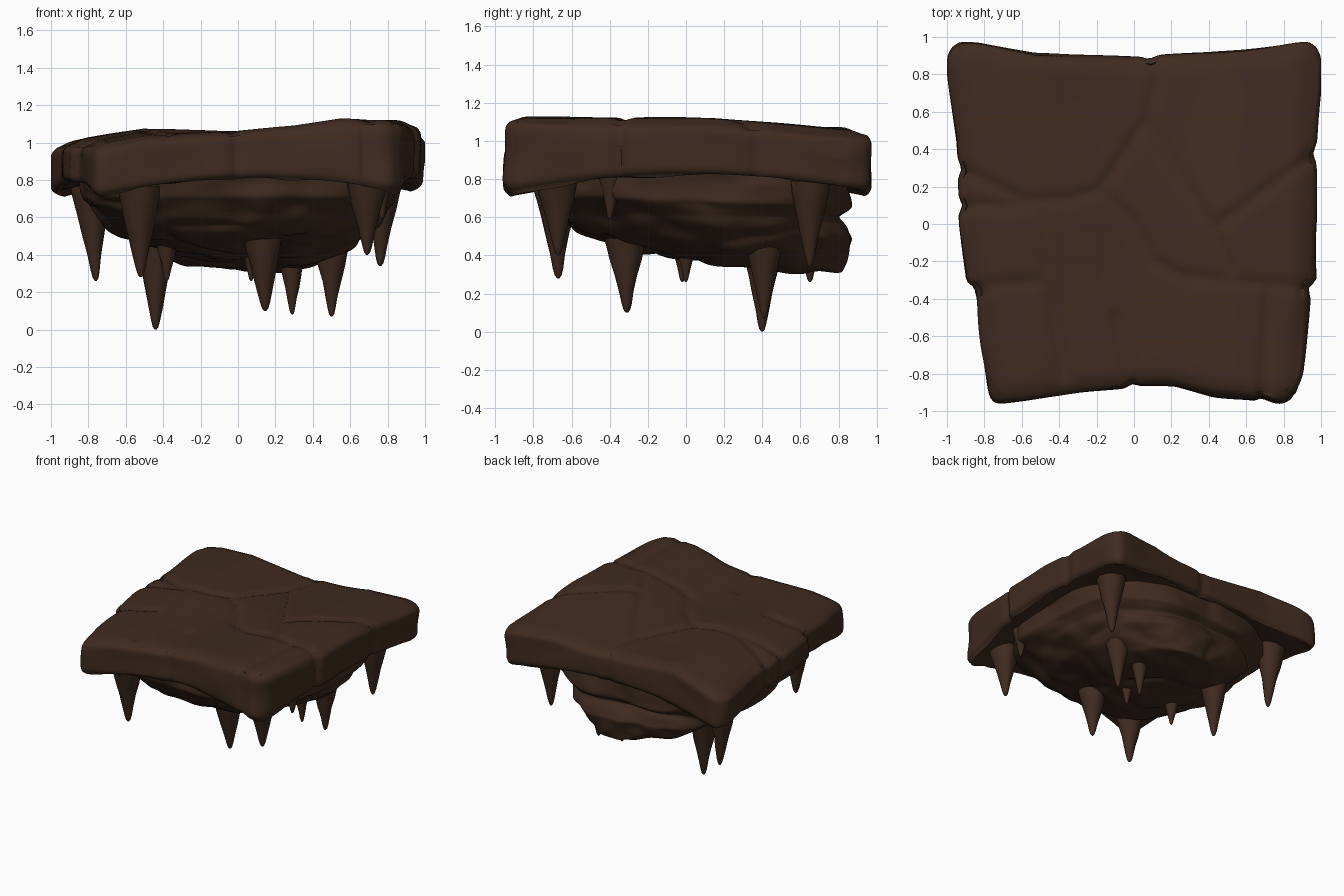
import bpy, bmesh, math
from mathutils import Vector, noise

if "Cube" in bpy.data.objects:
    bpy.data.objects.remove(bpy.data.objects["Cube"])

rock = bpy.data.materials.new("dark brown rock")
rock.diffuse_color = (0.050, 0.024, 0.014, 1)
rock.use_nodes = True
rock.node_tree.nodes["Principled BSDF"].inputs["Base Color"].default_value = rock.diffuse_color


def finish(name, bm, angle=50):
    bmesh.ops.recalc_face_normals(bm, faces=bm.faces)
    me = bpy.data.meshes.new(name)
    bm.to_mesh(me)
    bm.free()
    ob = bpy.data.objects.new(name, me)
    bpy.context.collection.objects.link(ob)
    me.materials.append(rock)
    bpy.ops.object.select_all(action='DESELECT')
    ob.select_set(True)
    bpy.context.view_layer.objects.active = ob
    bpy.ops.object.shade_smooth_by_angle(angle=math.radians(angle))
    return ob


def interp(pts, x):
    if x <= pts[0][0]:
        return pts[0][1]
    for (a, fa), (b, fb) in zip(pts, pts[1:]):
        if x <= b:
            return fa + (fb - fa) * (x - a) / (b - a)
    return pts[-1][1]


def cracks(p, width):
    # 1 on a cell border, 0 inside a boulder
    d = noise.voronoi(p)[0]
    return max(0.0, 1 - (d[1] - d[0]) / width)


# ---- slab: outline edges, top profile and seams between paving stones
LEFT = [(-1, -.77), (-.7, -.81), (-.4, -.84), (-.33, -.89), (0, -.93), (.45, -.95), (.88, -1), (1, -.97)]
RIGHT = [(-1, .87), (-.85, .9), (-.4, .94), (-.33, .97), (0, .98), (.3, .97), (.87, 1), (1, .97)]
FRONT = [(-1, -.97), (-.35, -.9), (0, -.865), (.2, -.87), (.45, -.92), (.9, -.96), (1, -.94)]
BACK = [(-1, .98), (-.85, .97), (-.55, .915), (0, .89), (.4, .91), (1, .98)]
TOP = [(-1, .98), (-.8, 1.025), (-.5, 1.075), (-.3, 1.07), (0, 1.06), (.3, 1.085), (.55, 1.125), (.85, 1.12), (1, 1.09)]
SEAMS = [
    [(-1, .33), (-.6, .13), (-.35, .13), (-.18, .18), (.07, .56), (.13, .8), (.05, .95)],
    [(.07, .56), (.25, .25), (.42, -.03), (1, .4)],
    [(-1, .1), (-.5, .1), (-.47, -.3), (-1, -.36)],
    [(-.18, .18), (0, 0), (.1, -.2), (.25, -.28), (1, -.35)],
    [(.42, -.03), (.52, -.25)],
    [(.72, -.33), (.69, -1)],
    [(-.47, -.3), (-.37, -.8)],
    [(-.1, -.5), (0, -.9)],
]
SEGS = [(Vector(a), Vector(b)) for s in SEAMS for a, b in zip(s, s[1:])]


def seam(x, y, width=.05):
    p, best = Vector((x, y)), 9
    for a, b in SEGS:
        d = b - a
        t = min(1, max(0, (p - a).dot(d) / d.length_squared))
        best = min(best, (a + d * t - p).length)
    return max(0.0, 1 - best / width)


bm = bmesh.new()
bmesh.ops.create_cube(bm, size=2)
bmesh.ops.subdivide_edges(bm, edges=bm.edges[:], cuts=70, use_grid_fill=True)
for v in bm.verts:
    u, w, h = v.co
    side = max(abs(u), abs(w)) > .999
    k = 1 - .03 * abs(h) ** 8 - .025 * abs(u * w) ** 24     # rounded rim and corners
    x = k * (interp(LEFT, w) * (1 - u) + interp(RIGHT, w) * (1 + u)) / 2
    y = k * (interp(FRONT, u) * (1 - w) + interp(BACK, u) * (1 + w)) / 2
    top = interp(TOP, x)
    top -= .08 * max(0, y - .1) * min(1, max(0, x + .5))
    top -= .05 * max(0, -y) * min(1, max(0, -x * 2))
    top -= .02 * max(0, max(abs(u), abs(w)) - .93) / .07
    bot = .81 + .015 * x - .09 * (u * w) ** 2
    s = seam(x, y)
    if h > .999:
        top -= .018 * s
        top += .008 * noise.noise(Vector((x * 2, y * 2, 3)))
    if h < -.999:
        bot += .025 * noise.noise(Vector((x * 4, y * 4, 1)))
    z = bot + (top - bot) * (h + 1) / 2
    if side:                                        # weathered rim
        p = Vector((x * 2, y * 2, z * 4))
        k = 1 - .022 * s + .018 * noise.noise(p * 1.3)
        x, y = x * k, y * k
    v.co = (max(-1, min(1, x)), y, z)
finish("stone_slab", bm)

# ---- hanging rock under the slab: tilted rounded rings, deepest at the back
# x centre, half width, y front, y back, z front, z back, squareness
RINGS = [(0, .87, -.80, .84, .86, .84, 3), (0, .85, -.77, .85, .71, .66, 3), (0, .75, -.67, .81, .63, .60, 2.8),
         (0, .68, -.62, .87, .58, .49, 2.6), (.03, .58, -.56, .85, .53, .40, 2.4),
         (.07, .40, -.44, .82, .48, .31, 2.3), (.1, .20, -.22, .62, .42, .295, 2), (.1, .02, .15, .25, .36, .335, 2)]
SEG, STEPS = 140, 84
bm = bmesh.new()
rows = []
for i in range(STEPS + 1):
    f = i / STEPS * (len(RINGS) - 1)
    j = min(int(f), len(RINGS) - 2)
    e = f - j
    cx, hx, yf, yb, zf, zb, ex = [a + (b - a) * e for a, b in zip(RINGS[j], RINGS[j + 1])]
    row = []
    for n in range(SEG):
        a = 2 * math.pi * n / SEG
        c, s = math.cos(a), math.sin(a)
        r = (abs(c) ** ex + abs(s) ** ex) ** (-1 / ex)
        t = (s * r + 1) / 2
        p = Vector((cx + c * r * hx, yf + (yb - yf) * t, zf + (zb - zf) * t))
        q = Vector((p.x * 1.9, p.y * 1.9, p.z * 3))
        out = (p - Vector((0, .1, .8))).normalized()
        d = .05 * noise.noise(q * 1.5) + .015 * noise.noise(q * 4) - .03 * cracks(q, .22) + .005
        row.append(bm.verts.new(p + out * d))
    rows.append(row)
for a, b in zip(rows, rows[1:]):
    for n in range(SEG):
        m = (n + 1) % SEG
        bm.faces.new((a[n], a[m], b[m], b[n]))
bm.faces.new(rows[0])
bm.faces.new(rows[-1])
for _ in range(4):                                  # wear the boulders smooth
    bmesh.ops.smooth_vert(bm, verts=bm.verts, factor=.5, use_axis_x=True, use_axis_y=True, use_axis_z=True)
finish("hanging_rock", bm)

# ---- stalactites: tip, top centre, radius
SPIKES = [
    ((-.44, .40, .0), (-.44, .40, .46), .105), ((.50, .41, .07), (.50, .41, .49), .10),
    ((.29, .41, .08), (.29, .41, .40), .07), ((.145, -.31, .10), (.13, -.32, .53), .115),
    ((.07, 0, .26), (.07, 0, .48), .06), ((-.38, -.02, .26), (-.38, -.02, .50), .065),
    ((-.52, -.67, .28), (-.53, -.68, .78), .12), ((.69, -.67, .40), (.69, -.68, .82), .115),
    ((.76, .65, .34), (.77, .65, .80), .11), ((-.76, .65, .26), (-.79, .65, .80), .11),
    ((.77, -.40, .59), (.77, -.39, .84), .07), ((.68, -.30, .62), (.68, -.30, .80), .05),
]
PROFILE = [(0, .88), (.03, 1), (.15, .9), (.35, .72), (.55, .52), (.75, .34), (.9, .22), (.97, .14), (1, .05)]
for k, (tip, top, r) in enumerate(SPIKES):
    tip, top = Vector(tip), Vector(top)
    bm = bmesh.new()
    rings = []
    for t, f in PROFILE:
        c = top.lerp(tip, t)
        ring = []
        for n in range(16):
            a = math.pi * n / 8
            o = Vector((math.cos(a), math.sin(a), 0))
            g = 1 + .15 * noise.noise(o * 1.5 + Vector((k * 7, t * 3, 0)))
            ring.append(bm.verts.new(c + o * r * f * g))
        rings.append(ring)
    for a, b in zip(rings, rings[1:]):
        for n in range(16):
            m = (n + 1) % 16
            bm.faces.new((a[n], a[m], b[m], b[n]))
    bm.faces.new(rings[0])
    bm.faces.new(rings[-1])
    finish("stalactite_%d" % (k + 1), bm)
